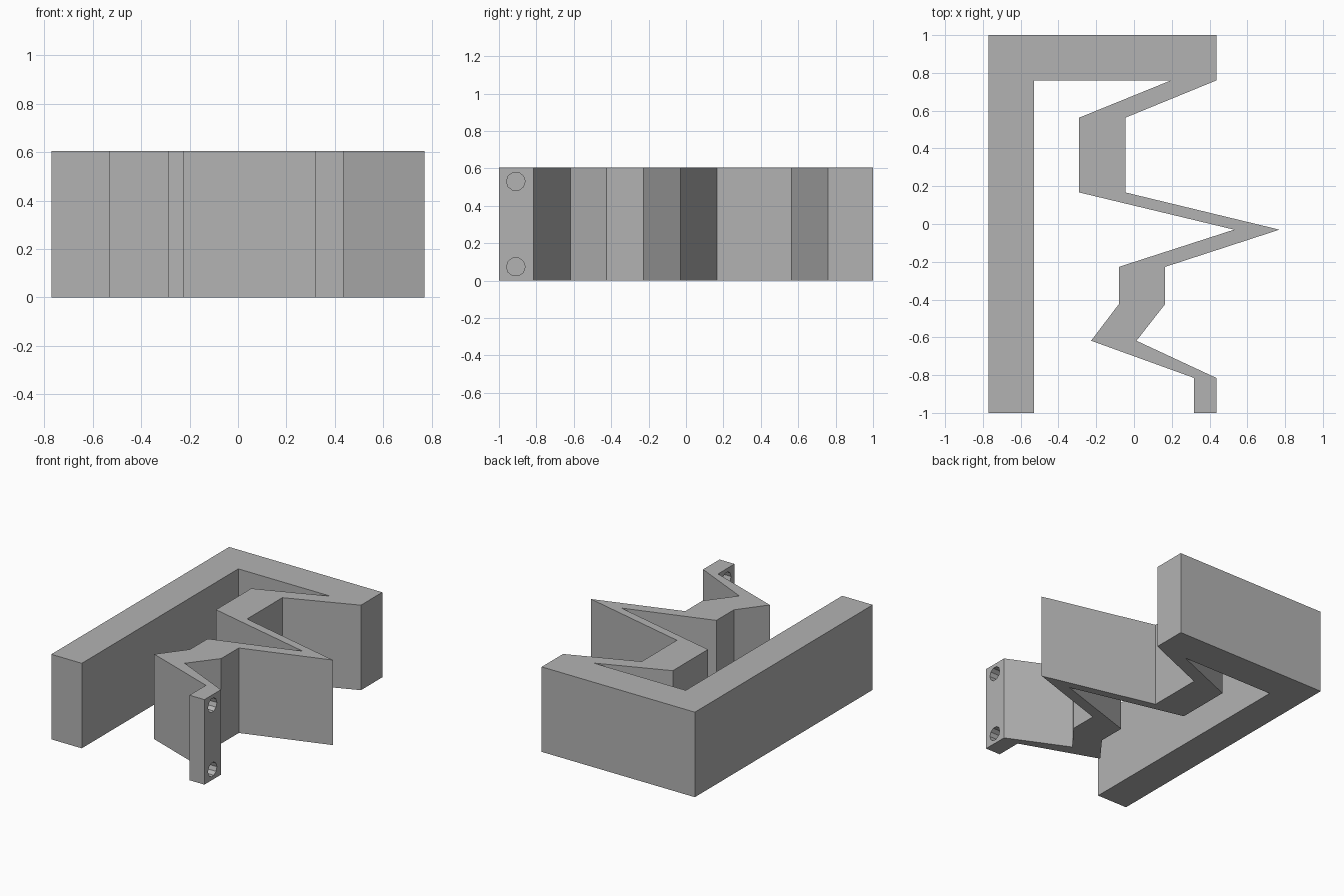
import bpy, bmesh, math

if "Cube" in bpy.data.objects:
    bpy.data.objects.remove(bpy.data.objects["Cube"])

HEIGHT = 0.605

grey = bpy.data.materials.new("plain grey")
grey.diffuse_color = (0.45, 0.45, 0.45, 1)
grey.use_nodes = True
grey.node_tree.nodes["Principled BSDF"].inputs["Base Color"].default_value = grey.diffuse_color

# Outline of the bracket: straight back arm, end wall and zigzag spring
outline = [
    (-0.77, -1), (-0.53, -1), (-0.53, 0.76), (0.195, 0.76),
    (-0.29, 0.563), (-0.29, 0.167), (0.53, -0.03), (-0.08, -0.227),
    (-0.08, -0.424), (-0.227, -0.618), (0.318, -0.815), (0.318, -1),
    (0.436, -1), (0.436, -0.815), (0.013, -0.618), (0.165, -0.424),
    (0.165, -0.227), (0.77, -0.03), (-0.045, 0.167), (-0.045, 0.563),
    (0.436, 0.76), (0.436, 1), (-0.77, 1),
]

# Extrude the outline upward
bm = bmesh.new()
base = bm.faces.new([bm.verts.new((x, y, 0)) for x, y in outline])
top = bmesh.ops.extrude_face_region(bm, geom=[base])["geom"]
bmesh.ops.translate(bm, vec=(0, 0, HEIGHT),
                    verts=[v for v in top if isinstance(v, bmesh.types.BMVert)])
bmesh.ops.recalc_face_normals(bm, faces=bm.faces)
mesh = bpy.data.meshes.new("zigzag_bracket")
bm.to_mesh(mesh)
bm.free()
mesh.materials.append(grey)
bracket = bpy.data.objects.new("zigzag_bracket", mesh)
bpy.context.collection.objects.link(bracket)

# Two screw holes through the mounting tab
for z in (0.074, HEIGHT - 0.074):
    bpy.ops.mesh.primitive_cylinder_add(vertices=10, radius=0.05, depth=0.3,
                                        location=(0.377, -0.91, z),
                                        rotation=(0, math.pi / 2, 0))
    cutter = bpy.context.object
    cutter.name = "hole_cutter"
    cutter.data.materials.append(grey)
    cutter.hide_render = True
    cutter.hide_set(True)
    hole = bracket.modifiers.new("screw_hole", 'BOOLEAN')
    hole.operation = 'DIFFERENCE'
    hole.solver = 'EXACT'
    hole.object = cutter
